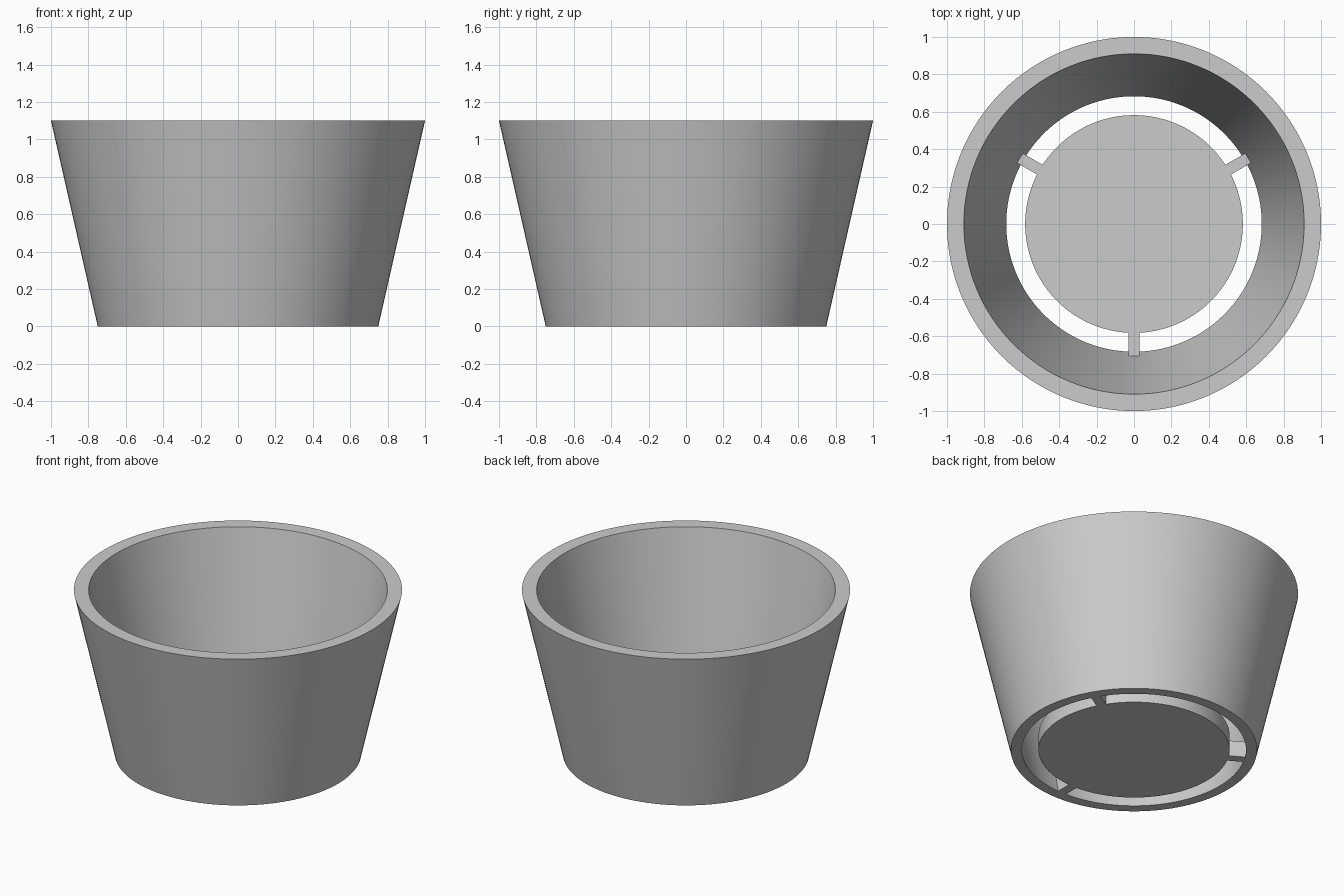
import bpy, bmesh, math

cube = bpy.data.objects.get("Cube")
if cube:
    bpy.data.objects.remove(cube)

HEIGHT = 1.1
SEGMENTS = 128
INNER_BASE, INNER_RIM = 0.683, 0.91
PLATE_RADIUS, PLATE_HEIGHT = 0.582, 0.107
BAR_HALF = 0.03

grey = bpy.data.materials.new("plain grey")
grey.use_nodes = True
colour = (0.6, 0.6, 0.6, 1)
grey.diffuse_color = colour
grey.node_tree.nodes["Principled BSDF"].inputs["Base Color"].default_value = colour


def make_object(name, bm):
    bmesh.ops.recalc_face_normals(bm, faces=bm.faces)
    mesh = bpy.data.meshes.new(name)
    bm.to_mesh(mesh)
    bm.free()
    mesh.materials.append(grey)
    obj = bpy.data.objects.new(name, mesh)
    bpy.context.collection.objects.link(obj)
    bpy.ops.object.select_all(action="DESELECT")
    obj.select_set(True)
    bpy.context.view_layer.objects.active = obj
    bpy.ops.object.shade_smooth_by_angle(angle=math.radians(30))
    return obj


def bridge_rings(bm, rings):
    """Join each ring of vertices to the next with quads."""
    for low, high in zip(rings, rings[1:]):
        for i in range(len(low)):
            j = (i + 1) % len(low)
            bm.faces.new((low[i], low[j], high[j], high[i]))


# Tapered wall, open at both ends
bm = bmesh.new()
profile = [(INNER_BASE, 0), (0.75, 0), (1, HEIGHT), (INNER_RIM, HEIGHT)]
rings = []
for radius, z in profile:
    angles = [math.tau * i / SEGMENTS for i in range(SEGMENTS)]
    rings.append([bm.verts.new((radius * math.cos(a), radius * math.sin(a), z)) for a in angles])
bridge_rings(bm, rings + rings[:1])
make_object("tapered_wall", bm)


def plate_outline(z):
    """Disc outline with three spokes that reach the sloping inner wall."""
    reach = INNER_BASE + (INNER_RIM - INNER_BASE) * z / HEIGHT
    points = []
    for spoke in range(3):
        middle = math.radians(-90 + 120 * spoke)
        for radius, side in ((PLATE_RADIUS, -1), (reach, -1), (reach, 1), (PLATE_RADIUS, 1)):
            a = middle + side * math.asin(BAR_HALF / radius)
            points.append((radius * math.cos(a), radius * math.sin(a), z))
        gap = math.asin(BAR_HALF / PLATE_RADIUS)
        steps = 40
        for i in range(1, steps):
            a = middle + gap + (math.tau / 3 - 2 * gap) * i / steps
            points.append((PLATE_RADIUS * math.cos(a), PLATE_RADIUS * math.sin(a), z))
    return points


# Raised drain plate and its three spokes
bm = bmesh.new()
bottom, top = [[bm.verts.new(p) for p in plate_outline(z)] for z in (0, PLATE_HEIGHT)]
bridge_rings(bm, [bottom, top])
bm.faces.new(bottom[::-1])
bm.faces.new(top)
make_object("drain_plate_with_spokes", bm)
